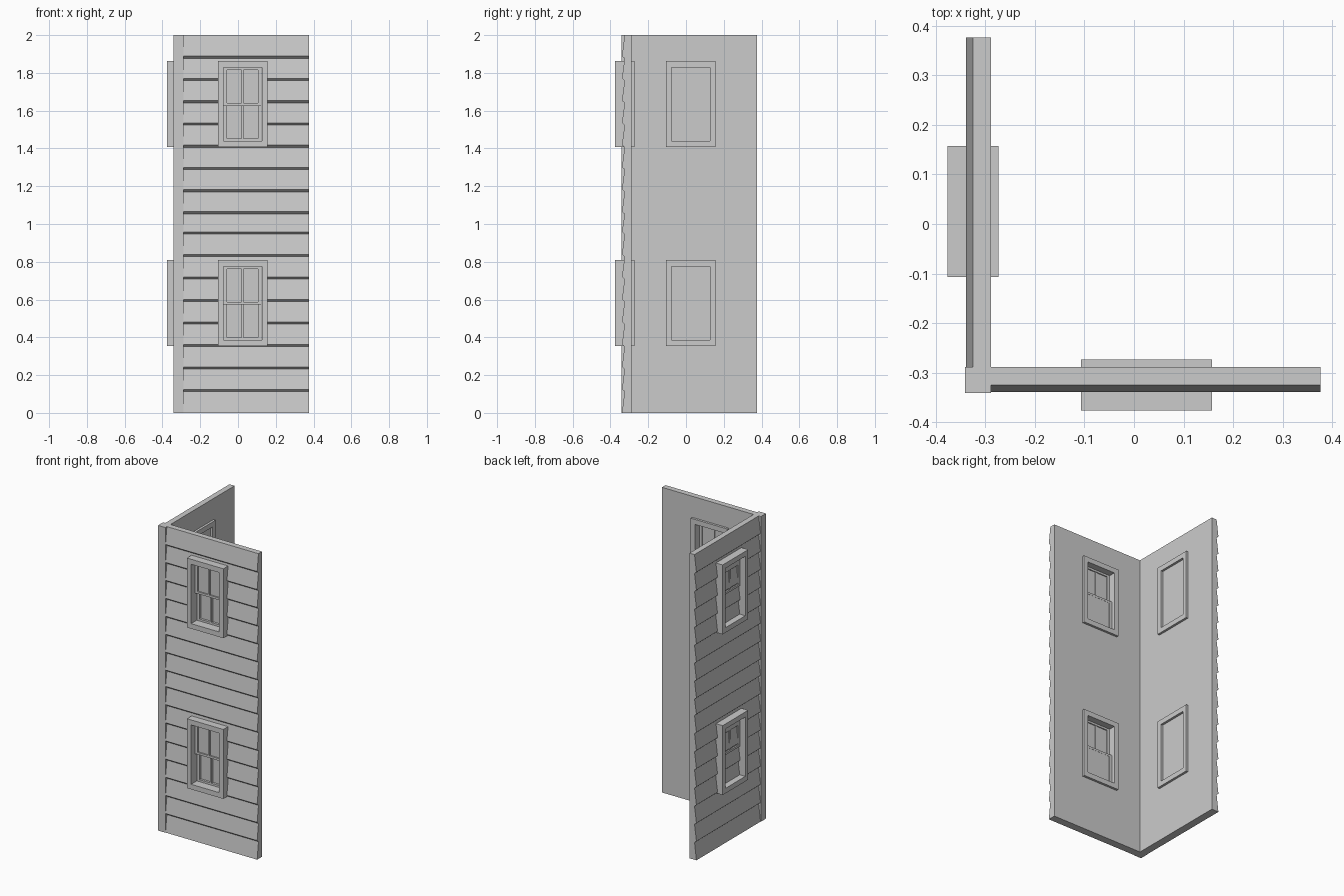
import bpy, bmesh

if "Cube" in bpy.data.objects:
    bpy.data.objects.remove(bpy.data.objects["Cube"])

OUT, LAP, INNER = -0.339, -0.325, -0.288   # board lip, board top, inside face
END = 0.376                                # free end of each wall
U0, U1 = -0.077, 0.125                     # window opening width
STOREY = 1.053


def finish(name, bm, swap):
    """Make an object; swap x and y for the left-hand wall."""
    if swap:
        for v in bm.verts:
            v.co.x, v.co.y = v.co.y, v.co.x
    bmesh.ops.recalc_face_normals(bm, faces=bm.faces)
    me = bpy.data.meshes.new(name)
    bm.to_mesh(me)
    bm.free()
    ob = bpy.data.objects.new(name, me)
    bpy.context.collection.objects.link(ob)
    return ob


def add_box(bm, x0, x1, y0, y1, z0, z1):
    for v in bmesh.ops.create_cube(bm, size=1)["verts"]:
        v.co = ((x0 + x1) / 2 + v.co.x * (x1 - x0),
                (y0 + y1) / 2 + v.co.y * (y1 - y0),
                (z0 + z1) / 2 + v.co.z * (z1 - z0))


def add_ring(bm, u0, u1, d0, d1, z0, z1, w, h):
    """Rectangular frame: stiles of width w, rails of height h."""
    outer = [(u0, z0), (u1, z0), (u1, z1), (u0, z1)]
    inner = [(u0 + w, z0 + h), (u1 - w, z0 + h), (u1 - w, z1 - h), (u0 + w, z1 - h)]
    loops = [[bm.verts.new((u, d, z)) for u, z in pts]
             for pts, d in ((outer, d0), (inner, d0), (inner, d1), (outer, d1))]
    for a, b in zip(loops, loops[1:] + loops[:1]):
        for i in range(4):
            j = (i + 1) % 4
            bm.faces.new((a[i], a[j], b[j], b[i]))


def wall(name, swap):
    # lapped board profile, extruded along the wall
    levels = [i * 0.119 for i in range(9)] + [1.059 + i * 0.941 / 8 for i in range(9)]
    prof = [(INNER, 2), (INNER, 0)]
    for lo, hi in zip(levels, levels[1:]):
        prof.append((OUT, lo + (0.006 if lo > 0 else 0)))
        prof.append((LAP, hi - (0.006 if hi < 1.99 else 0)))
    prof[-1] = (LAP, 2)
    bm = bmesh.new()
    face = bm.faces.new([bm.verts.new((INNER, d, z)) for d, z in prof])
    ext = bmesh.ops.extrude_face_region(bm, geom=[face])["geom"]
    for v in ext:
        if isinstance(v, bmesh.types.BMVert):
            v.co.x = END
    ob = finish(name, bm, swap)

    # window holes
    bm = bmesh.new()
    for s in (0, STOREY):
        add_box(bm, U0 - 0.01, U1 + 0.01, -0.5, -0.1, 0.377 + s, 0.787 + s)
    cutter = finish("hole_cutter", bm, swap)
    cutter.hide_render = True
    mod = ob.modifiers.new("holes", 'BOOLEAN')
    mod.object, mod.operation, mod.solver = cutter, 'DIFFERENCE', 'EXACT'
    dg = bpy.context.evaluated_depsgraph_get()
    ob.data = bpy.data.meshes.new_from_object(ob.evaluated_get(dg))
    ob.modifiers.clear()
    bpy.data.objects.remove(cutter)


def sash(name, d0, d1, z0, z1, glass, swap):
    bm = bmesh.new()
    add_ring(bm, U0, U1, d0, d1, z0, z1, 0.019, 0.014)
    mid = (U0 + U1) / 2
    add_box(bm, mid - 0.006, mid + 0.006, d0, d1 - 0.004, z0 + 0.014, z1 - 0.014)
    add_box(bm, U0 + 0.018, U1 - 0.018, glass, glass + 0.004, z0 + 0.013, z1 - 0.013)
    finish(name, bm, swap)


for side, swap in (("front", False), ("left", True)):
    wall(side + "_clapboard_wall", swap)
    for level, s in (("lower", 0), ("upper", STOREY)):
        tag = f"{side}_{level}_window_"
        # deep casing through the wall
        bm = bmesh.new()
        add_ring(bm, -0.107, 0.157, -0.376, -0.273, 0.354 + s, 0.809 + s, 0.030, 0.033)
        finish(tag + "casing", bm, swap)
        # upper sash sits outside, lower sash inside
        sash(tag + "top_sash", -0.337, -0.317, 0.573 + s, 0.777 + s, -0.328, swap)
        sash(tag + "bottom_sash", -0.317, -0.297, 0.386 + s, 0.588 + s, -0.302, swap)

# corner board
bm = bmesh.new()
add_box(bm, -0.341, INNER, -0.341, INNER, 0, 2)
finish("corner_board", bm, False)
